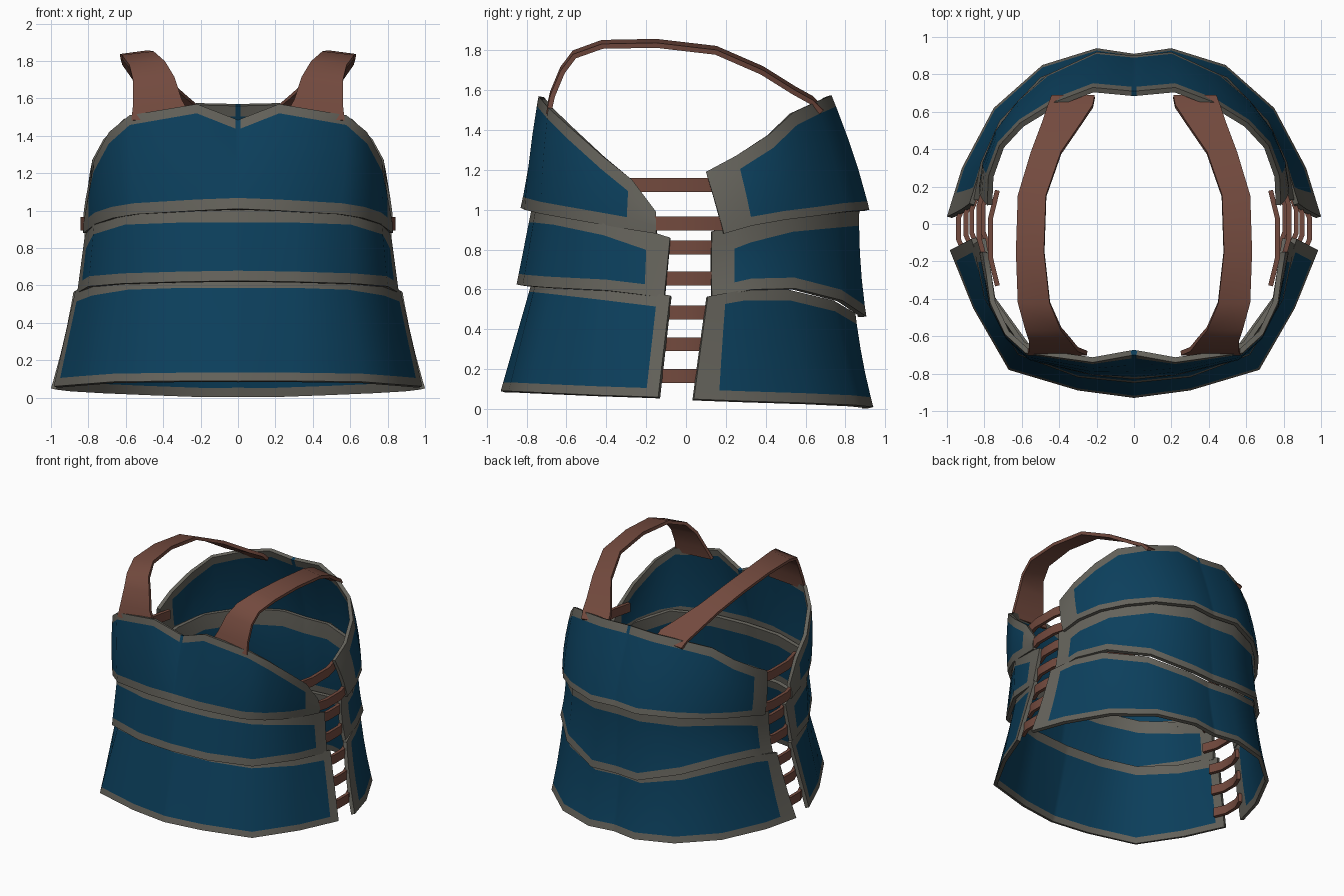
import bpy
import math
from mathutils import Vector

if "Cube" in bpy.data.objects:
    bpy.data.objects.remove(bpy.data.objects["Cube"])


def material(name, color):
    m = bpy.data.materials.new(name)
    m.diffuse_color = (*color, 1)
    m.use_nodes = True
    m.node_tree.nodes["Principled BSDF"].inputs["Base Color"].default_value = m.diffuse_color
    return m


BLUE = material("blue_cloth", (0.0035, 0.050, 0.108))
GREY = material("grey_trim", (0.128, 0.123, 0.104))
BROWN = material("brown_leather", (0.17, 0.068, 0.048))


def sheet(name, grid, thickness, mats, rule=None, flip=False, mirror=False, offset=-1):
    """Solid sheet from a grid of points, indexed grid[column][row]."""
    rows = len(grid[0])
    verts = [p for col in grid for p in col]
    faces, ids = [], []
    for i in range(len(grid) - 1):
        for j in range(rows - 1):
            f = [i * rows + j, (i + 1) * rows + j, (i + 1) * rows + j + 1, i * rows + j + 1]
            faces.append(f[::-1] if flip else f)
            ids.append(rule(i, j) if rule else 0)
    me = bpy.data.meshes.new(name)
    me.from_pydata(verts, [], faces)
    for m in mats:
        me.materials.append(m)
    me.polygons.foreach_set("material_index", ids)
    ob = bpy.data.objects.new(name, me)
    bpy.context.collection.objects.link(ob)
    bpy.context.view_layer.objects.active = ob
    ob.select_set(True)
    if mirror:
        ob.modifiers.new("mirror", 'MIRROR')
        bpy.ops.object.modifier_apply(modifier="mirror")
    s = ob.modifiers.new("solid", 'SOLIDIFY')
    s.thickness = thickness
    s.offset = offset
    bpy.ops.object.modifier_apply(modifier="solid")
    bpy.ops.object.shade_smooth_by_angle(angle=math.radians(60))
    ob.select_set(False)
    return ob


def sample(pts, t):
    i = min(int(t), len(pts) - 2)
    return Vector(pts[i]).lerp(Vector(pts[i + 1]), t - i)


def plate(name, bottom, top, end_trim, low_trim=0.055, top_trim=0.055, bow=0.0, slit=False):
    """Curved plate between half-outlines running from the centre to the side."""
    n = len(bottom) - 1
    # parameter where the side trim begins
    t_end = n
    while (sample(bottom, t_end) - sample(bottom, n)).length < end_trim:
        t_end -= 0.01
    ts = sorted({0.0, 0.055, n, t_end, *[float(k) for k in range(1, n) if abs(k - t_end) > 0.08]})
    half = []
    for t in ts:
        b, p = sample(bottom, t), sample(top, t)
        h = (p - b).length
        # widen the vertical trim where the upper edge is steep
        d = sample(top, min(n, t + 0.3)) - sample(top, max(0, t - 0.3))
        steep = math.hypot(1, d.z / max(0.01, math.hypot(d.x, d.y)))
        v0 = min(0.35, low_trim / h)
        v1 = 1 - min(0.45, top_trim * min(steep, 2.2) / h)
        col = []
        for v in (0, v0, v0 + (v1 - v0) / 3, v0 + (v1 - v0) * 2 / 3, v1, 1):
            q = b.lerp(p, v)
            k = 1 + bow * 4 * v * (1 - v)
            col.append(Vector((q.x * k, q.y * k, q.z)))
        half.append(col)
    left = [[Vector((-q.x, q.y, q.z)) for q in c] for c in half[:0:-1]]
    grid = left + half
    cols = len(grid) - 1
    mid = len(left)
    side = sum(1 for t in ts if t >= t_end) - 1

    def rule(i, j):
        if slit and j == 4 and i in (mid - 1, mid):
            return 0
        return 1 if j in (0, 4) or i < side or i >= cols - side else 0

    return sheet(name, grid, 0.028, [BLUE, GREY], rule, flip=bottom[0][1] > 0)


# Front plates
plate("front_lower_plate",
      [(0, -.93, .09), (.3, -.89, .09), (.67, -.78, .085), (.86, -.45, .07), (.985, -.14, .06)],
      [(0, -.77, .65), (.3, -.75, .65), (.58, -.66, .64), (.77, -.4, .61), (.87, -.08, .57)],
      .065, .045, .065)
plate("front_middle_plate",
      [(0, -.85, .625), (.3, -.82, .62), (.62, -.70, .61), (.8, -.4, .595), (.86, -.11, .56)],
      [(0, -.77, 1.03), (.3, -.75, 1.03), (.60, -.655, 1.02), (.765, -.42, .97), (.82, -.08, .86)],
      .10, .055, .095)
plate("front_upper_plate",
      [(0, -.83, 1.01), (.22, -.81, 1.0), (.55, -.73, .98), (.67, -.62, .96),
       (.76, -.45, .93), (.80, -.28, .90), (.825, -.15, .88)],
      [(0, -.70, 1.485), (.22, -.74, 1.57), (.58, -.69, 1.51), (.69, -.59, 1.42),
       (.77, -.42, 1.27), (.79, -.27, 1.15), (.81, -.15, .99)], .15, .06, .05, .01, True)

# Back plates
plate("back_lower_plate",
      [(0, .91, .01), (.2, .94, .01), (.49, .85, .02), (.75, .62, .03), (.92, .3, .04), (1.0, .04, .05)],
      [(0, .83, .48), (.2, .85, .48), (.5, .74, .545), (.72, .51, .60), (.82, .3, .60), (.88, .11, .565)],
      .13, .05, .055, -.01)
plate("back_middle_plate",
      [(0, .89, .465), (.2, .905, .465), (.5, .785, .545), (.72, .55, .605), (.82, .33, .60), (.86, .13, .555)],
      [(0, .86, 1.04), (.2, .87, 1.04), (.47, .76, 1.03), (.68, .54, 1.01), (.78, .33, .96), (.82, .13, .89)],
      .12, .055, .12, -.015)
plate("back_upper_plate",
      [(0, .90, 1.0), (.2, .92, 1.0), (.46, .80, .99), (.62, .66, .97),
       (.74, .5, .95), (.81, .33, .92), (.83, .19, .88)],
      [(0, .71, 1.57), (.22, .73, 1.575), (.43, .65, 1.54), (.61, .54, 1.49),
       (.72, .42, 1.38), (.78, .25, 1.27), (.785, .10, 1.19)], .15, .045, .06, .015, True)

# Shoulder straps: inner x, outer x, y, z along the path
path = [(.25, .57, -.69, 1.49), (.30, .56, -.67, 1.58), (.34, .56, -.62, 1.70), (.39, .58, -.56, 1.78),
        (.45, .62, -.42, 1.83), (.48, .63, -.15, 1.835), (.47, .62, .15, 1.80), (.39, .55, .38, 1.70),
        (.28, .49, .54, 1.60), (.22, .46, .63, 1.55), (.21, .44, .68, 1.50)]
sheet("shoulder_straps",
      [[Vector((a, y, z + .01)), Vector((b, y, z - .01))] for a, b, y, z in path],
      0.025, [BROWN], mirror=True, offset=0)

# Side laces: front y, back y, x, z
for y0, y1, x, z in [(-.28, .13, .76, 1.125), (-.16, .18, .82, .93), (-.09, .15, .80, .81),
                     (-.11, .14, .82, .655), (-.09, .12, .86, .485), (-.10, .10, .89, .325),
                     (-.12, .07, .93, .165)]:
    a, b = y0 - .05, y1 + .05
    steps = [(0, -.03), (.3, .008), (.7, .008), (1, -.03)]
    grid = [[Vector((x + dx, a + (b - a) * t, z + dz)) for dz in (-.035, .035)] for t, dx in steps]
    sheet("side_lace", grid, 0.026, [BROWN], mirror=True, offset=0)
